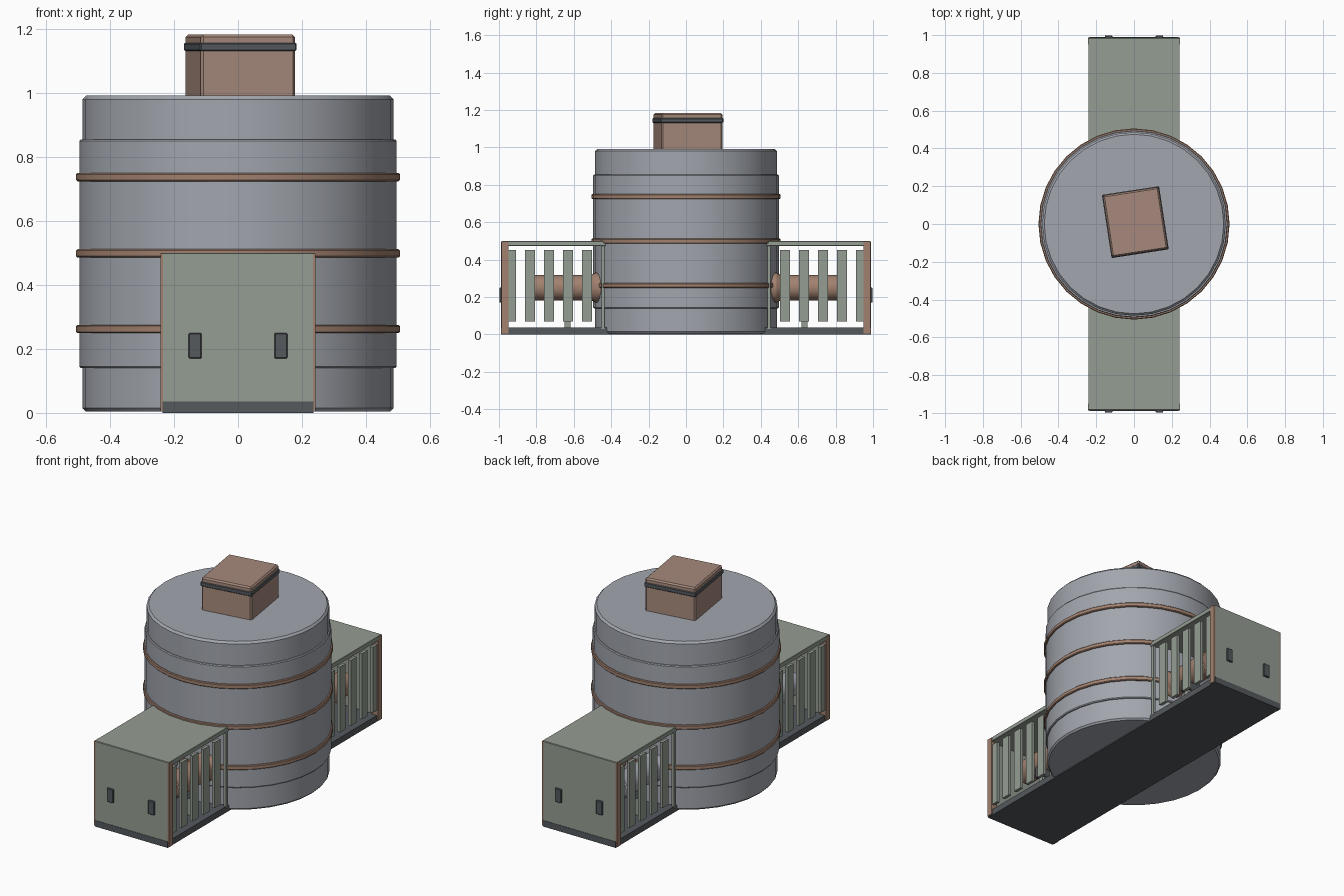
import bpy, bmesh, math
from mathutils import Matrix

if "Cube" in bpy.data.objects:
    bpy.data.objects.remove(bpy.data.objects["Cube"])


def material(name, color):
    m = bpy.data.materials.new(name)
    m.diffuse_color = (*color, 1)
    m.use_nodes = True
    m.node_tree.nodes["Principled BSDF"].inputs["Base Color"].default_value = m.diffuse_color
    return m


STEEL = material("steel", (0.36, 0.38, 0.42))
COPPER = material("copper", (0.36, 0.22, 0.16))
CAP = material("cap_brown", (0.38, 0.25, 0.20))
GREEN = material("grey_green", (0.30, 0.34, 0.29))
DARK = material("dark", (0.09, 0.10, 0.11))


def finish(name, bm, mat, smooth=False):
    bmesh.ops.recalc_face_normals(bm, faces=bm.faces)
    me = bpy.data.meshes.new(name)
    bm.to_mesh(me)
    bm.free()
    ob = bpy.data.objects.new(name, me)
    bpy.context.collection.objects.link(ob)
    me.materials.append(mat)
    if smooth:
        bpy.ops.object.select_all(action='DESELECT')
        ob.select_set(True)
        bpy.context.view_layer.objects.active = ob
        bpy.ops.object.shade_smooth_by_angle(angle=math.radians(30))
    return ob


def box(name, mat, x, y, z, bevel=0.0):
    """Box from (min, max) ranges."""
    bm = bmesh.new()
    r = (x, y, z)
    size = [b - a for a, b in r]
    mid = [(a + b) / 2 for a, b in r]
    bmesh.ops.create_cube(bm, size=1, matrix=Matrix.Translation(mid) @ Matrix.Diagonal((*size, 1)))
    if bevel:
        bmesh.ops.bevel(bm, geom=bm.edges[:], offset=bevel, segments=1, affect='EDGES')
    return finish(name, bm, mat)


def lathe(name, mat, profile, sides=32, closed=False, matrix=None):
    """Spin (radius, height) points around z; caps the ends unless closed."""
    bm = bmesh.new()
    rings = [[bm.verts.new((r * math.cos(2 * math.pi * i / sides), r * math.sin(2 * math.pi * i / sides), h))
              for i in range(sides)] for r, h in profile]
    pairs = list(zip(rings, rings[1:])) + ([(rings[-1], rings[0])] if closed else [])
    for a, b in pairs:
        for i in range(sides):
            j = (i + 1) % sides
            bm.faces.new((a[i], a[j], b[j], b[i]))
    if not closed:
        bm.faces.new(rings[0])
        bm.faces.new(rings[-1])
    if matrix:
        bm.transform(matrix)
    return finish(name, bm, mat, True)


# Tank with stepped waist
lathe("tank", STEEL, [(0.477, 0.005), (0.486, 0.015), (0.486, 0.14), (0.492, 0.14), (0.496, 0.145),
                      (0.496, 0.85), (0.492, 0.855), (0.486, 0.855), (0.486, 0.98), (0.475, 0.992)])

# Hoops
for i, z in enumerate((0.262, 0.499, 0.737)):
    lathe(f"hoop_{i + 1}", COPPER, [(0.485, z - 0.013), (0.502, z - 0.013), (0.506, z - 0.009),
                                    (0.506, z + 0.009), (0.502, z + 0.013), (0.485, z + 0.013)], closed=True)

# Twisted cap box with dark seal
for name, mat, g, z0, z1, bev in (("cap_box", CAP, 0, 0.98, 1.183, 0.008),
                                  ("cap_seal", DARK, 0.004, 1.131, 1.157, 0.004)):
    ob = box(name, mat, (-0.149 - g, 0.149 + g), (-0.165 - g, 0.165 + g), (z0, z1), bev)
    ob.data.transform(Matrix.Translation((0.007, 0.01, 0)) @ Matrix.Rotation(math.radians(8.7), 4, 'Z'))

# Base plate runs under the tank
box("base_plate", DARK, (-0.236, 0.236), (-0.99, 0.99), (0, 0.036))


def span(s, a, b):
    return tuple(sorted((s * a, s * b)))


# Caged pipe housings, front and back
for end, sy in (("front", -1), ("back", 1)):
    box(f"{end}_roof", GREEN, (-0.242, 0.242), span(sy, 0.42, 0.985), (0.474, 0.5), 0.002)
    box(f"{end}_end_panel", GREEN, (-0.234, 0.234), span(sy, 0.958, 0.988), (0.03, 0.498))
    for side, sx in (("left", -1), ("right", 1)):
        tag = f"{end}_{side}"
        box(f"{tag}_corner_post", COPPER, span(sx, 0.205, 0.243), span(sy, 0.95, 0.987), (0.004, 0.498))
        box(f"{tag}_inner_post", GREEN, span(sx, 0.222, 0.238), span(sy, 0.437, 0.452), (0.03, 0.48))
        for k in range(5):
            y = 0.53 + 0.1015 * k
            box(f"{tag}_slat_{k + 1}", GREEN, span(sx, 0.22, 0.238),
                span(sy, y - 0.027, y + 0.027), (0.068, 0.452))
        box(f"{tag}_handle", DARK, span(sx, 0.114, 0.154), span(sy, 0.98, 0.998), (0.17, 0.25), 0.003)
        # Pipe, flange and support, laid along y
        mat = COPPER if sx > 0 else STEEL
        m = Matrix.Translation((sx * 0.12, 0, 0.25)) @ Matrix.Rotation(-sy * math.pi / 2, 4, 'X')
        lathe(f"{tag}_pipe", mat, [(0.068, 0.44), (0.068, 0.808), (0.062, 0.814)], 24, matrix=m)
        lathe(f"{tag}_flange", mat, [(0.08, 0.44), (0.08, 0.485), (0.068, 0.505)], 24, matrix=m)
        box(f"{tag}_pipe_leg", GREEN, span(sx, 0.09, 0.15), span(sy, 0.617, 0.65), (0.03, 0.2))
        box(f"{tag}_pipe_saddle", DARK, span(sx, 0.07, 0.17), span(sy, 0.61, 0.657), (0.135, 0.2))
